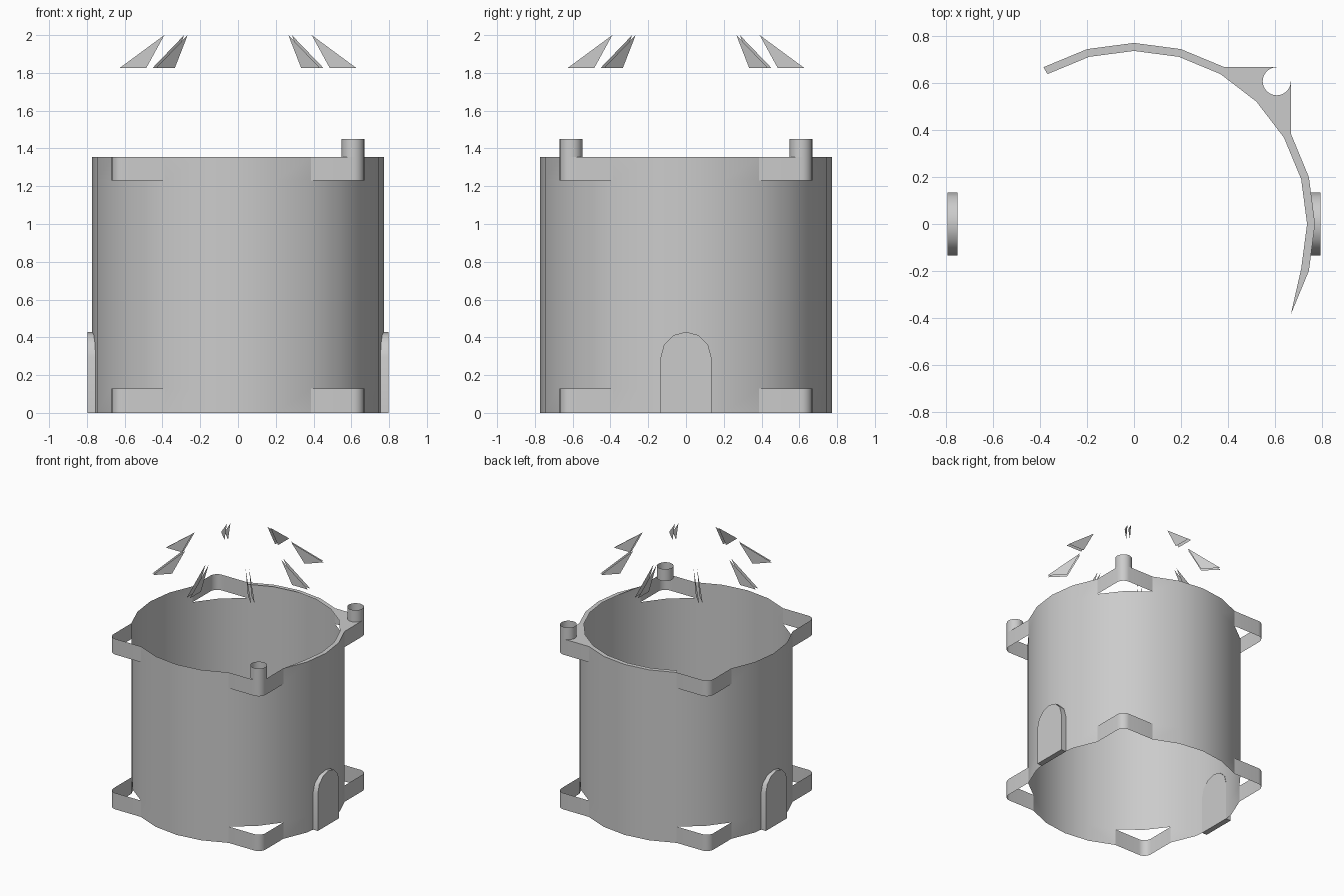
import bpy
import bmesh
from math import sin, cos, pi, radians

if "Cube" in bpy.data.objects:
    bpy.data.objects.remove(bpy.data.objects["Cube"])

R, RI, TOP = 0.772, 0.738, 1.355        # wall radius, rim inner radius, wall top
LOW, HIGH = 0.13, 1.23                  # bracket band limits
S = R * cos(radians(30))                # half width of the square corners
TR = 0.06                               # tube and corner radius
TC = S - TR                             # tube centre


def polar(r, deg):
    return (r * cos(radians(deg)), r * sin(radians(deg)))


def turn(p, deg):
    c, s = cos(radians(deg)), sin(radians(deg))
    return (p[0] * c - p[1] * s, p[0] * s + p[1] * c)


def arc(a0, a1, n):
    return [(TC + TR * cos(radians(a0 + (a1 - a0) * i / n)),
             TC + TR * sin(radians(a0 + (a1 - a0) * i / n))) for i in range(n + 1)]


def make(name, faces, smooth=True):
    bm = bmesh.new()
    for f in faces:
        bm.faces.new([bm.verts.new(co) for co in f])
    bmesh.ops.remove_doubles(bm, verts=bm.verts[:], dist=1e-4)
    me = bpy.data.meshes.new(name)
    bm.to_mesh(me)
    bm.free()
    ob = bpy.data.objects.new(name, me)
    bpy.context.collection.objects.link(ob)
    if smooth:
        bpy.ops.object.select_all(action='DESELECT')
        ob.select_set(True)
        bpy.context.view_layer.objects.active = ob
        bpy.ops.object.shade_smooth_by_angle(angle=radians(35))
    return ob


def strip(path, z0, z1):
    return [[(*a, z0), (*b, z0), (*b, z1), (*a, z1)] for a, b in zip(path, path[1:])]


# Round wall: full height except behind the four corner brackets
wall = []
for i in range(24):
    seg = [polar(R, 15 * i), polar(R, 15 * i + 15)]
    wall += strip(seg, LOW, HIGH)
    if i % 6 not in (2, 3):
        wall += strip(seg, 0, LOW) + strip(seg, HIGH, TOP)
make("round_wall", wall)

# Corner brackets: open square corners with a rounded tip, bottom and top
corner = [polar(R, 30)] + arc(0, 90, 6) + [polar(R, 60)]
brackets = []
for q in range(4):
    path = [turn(p, 90 * q) for p in corner]
    brackets += strip(path, 0, LOW) + strip(path, HIGH, TOP)
make("corner_brackets", brackets)

# Partial flat rim, tapering to a point at its front end
rim = [[(*polar(RI, -15), TOP), (*polar(R, -30), TOP), (*polar(R, -15), TOP)]]
for a in list(range(-15, 30, 15)) + list(range(60, 120, 15)):
    rim.append([(*polar(RI, a), TOP), (*polar(R, a), TOP),
                (*polar(R, a + 15), TOP), (*polar(RI, a + 15), TOP)])
# Corner plate, notched around the tube, in two mirrored halves
half = [polar(RI, 45), polar(RI, 30), polar(R, 30)] + arc(0, -135, 9)
rim.append([(x, y, TOP) for x, y in half])
rim.append([(y, x, TOP) for x, y in reversed(half)])
make("rim", rim, smooth=False)

# Open tubes on the two right-hand corners
for name, q in (("tube_back", 0), ("tube_front", -90)):
    make(name, strip([turn(p, q) for p in arc(0, 360, 24)], TOP, 1.45))

# Arched doors on the left and right sides
W, SPRING = 0.134, 0.295
arch = [(-W, 0), (W, 0)] + [(W * cos(pi * i / 6), SPRING + W * sin(pi * i / 6))
                            for i in range(7)]
for name, side in (("door_right", 1), ("door_left", -1)):
    inner = [(side * 0.753, y, z) for y, z in arch]
    outer = [(side * 0.796, y, z) for y, z in arch]
    n = len(arch)
    faces = [inner[::-1], outer]
    faces += [[inner[i], inner[(i + 1) % n], outer[(i + 1) % n], outer[i]] for i in range(n)]
    if side < 0:
        faces = [f[::-1] for f in faces]
    make(name, faces)

# Eight radial roof fins, each a pair of thin upright triangles
fins = []
for k in range(8):
    for off in (-0.013, 0.013):
        tri = [(0.625, 1.827), (0.485, 1.827 + 0.0), (0.39, 2.0)]
        fin = [(*turn((r, off), 45 * k), z) for r, z in tri]
        fins.append(fin if off > 0 else fin[::-1])
make("roof_fins", fins, smooth=False)
